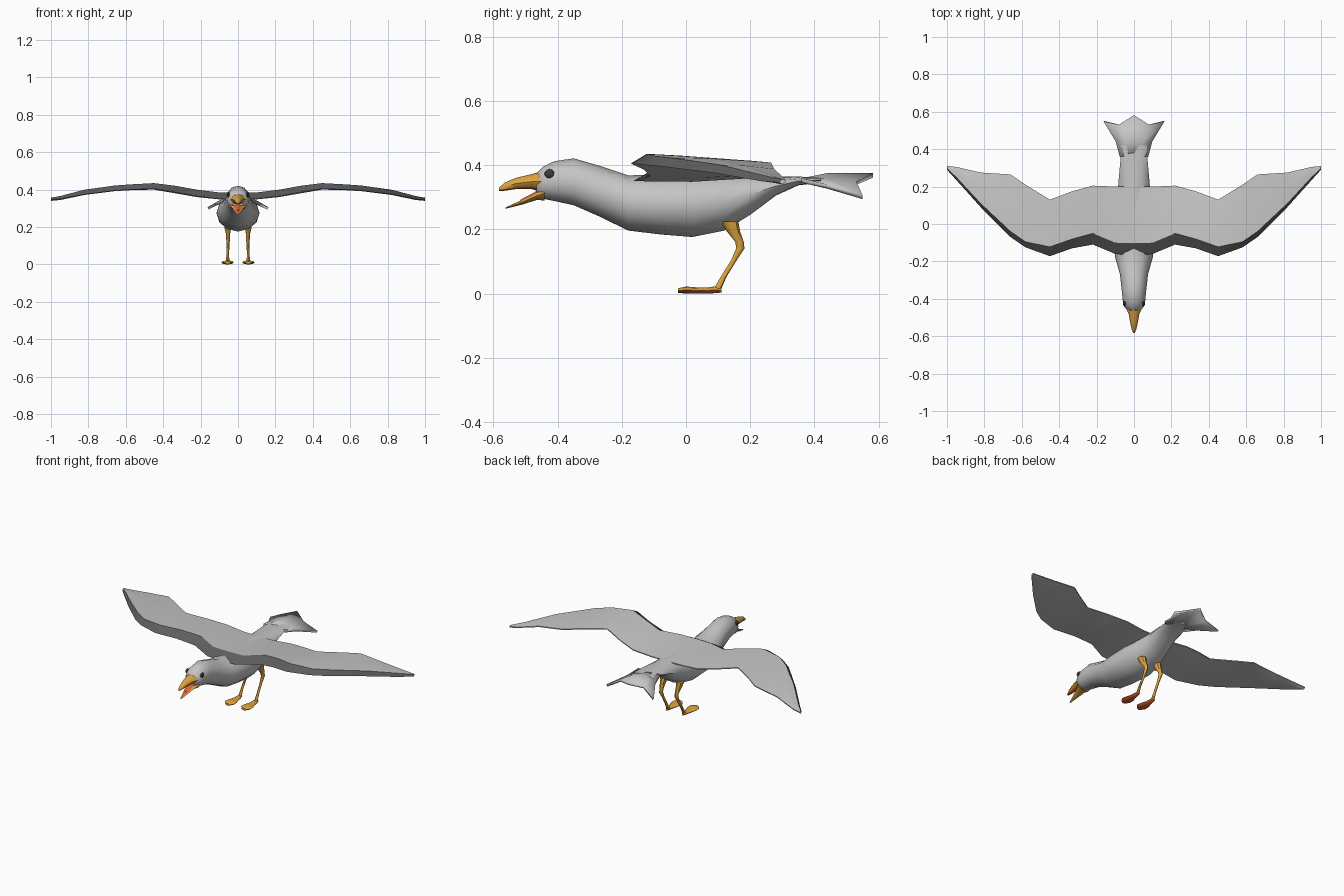
import bpy, bmesh, math
from mathutils import Vector

old = bpy.data.objects.get("Cube")
if old:
    bpy.data.objects.remove(old, do_unlink=True)


def material(name, rgb):
    m = bpy.data.materials.new(name)
    m.use_nodes = True
    m.diffuse_color = (*rgb, 1)
    m.node_tree.nodes["Principled BSDF"].inputs["Base Color"].default_value = (*rgb, 1)
    return m


plumage = material("pale grey plumage", (0.56, 0.56, 0.56))
dark = material("dark grey wing edge", (0.11, 0.11, 0.11))
orange = material("orange beak and legs", (0.72, 0.37, 0.05))
red = material("red mouth and soles", (0.72, 0.12, 0.03))
black = material("dark eye", (0.04, 0.045, 0.045))


def loft(name, rings, mats, caps=(True, True), closed=True, rule=None, mirror=False, angle=45):
    """Skin a list of point rings; rule(face) picks a material slot."""
    bm = bmesh.new()
    rows = [[bm.verts.new(p) for p in ring] for ring in rings]
    n = len(rows[0])
    for a, b in zip(rows, rows[1:]):
        for i in range(n if closed else n - 1):
            j = (i + 1) % n
            bm.faces.new((a[i], a[j], b[j], b[i]))
    for row, cap in ((rows[0], caps[0]), (rows[-1], caps[1])):
        if cap:
            bm.faces.new(row)
    bmesh.ops.recalc_face_normals(bm, faces=bm.faces)
    bm.normal_update()
    if rule:
        for f in bm.faces:
            f.material_index = rule(f)
    me = bpy.data.meshes.new(name)
    bm.to_mesh(me)
    bm.free()
    ob = bpy.data.objects.new(name, me)
    bpy.context.collection.objects.link(ob)
    for m in mats:
        me.materials.append(m)
    if mirror:
        mod = ob.modifiers.new("mirror", "MIRROR")
        mod.use_clip = True
    smooth(ob, angle)
    return ob


def smooth(ob, angle):
    bpy.ops.object.select_all(action="DESELECT")
    ob.select_set(True)
    bpy.context.view_layer.objects.active = ob
    bpy.ops.object.shade_smooth_by_angle(angle=math.radians(angle))


def oval(y, half, low, high, x=0, sides=12):
    """Upright oval ring facing along y."""
    mid, r = (low + high) / 2, (high - low) / 2
    angles = [2 * math.pi * i / sides for i in range(sides)]
    return [(x + half * math.cos(a), y, mid + r * math.sin(a)) for a in angles]


# Body and head: y, half width, bottom, top
body = [(-0.465, 0.03, 0.305, 0.375), (-0.445, 0.05, 0.295, 0.395),
        (-0.41, 0.06, 0.288, 0.412), (-0.35, 0.066, 0.275, 0.421),
        (-0.27, 0.075, 0.24, 0.398), (-0.18, 0.1, 0.196, 0.368),
        (-0.08, 0.114, 0.184, 0.37), (0.02, 0.115, 0.176, 0.375),
        (0.12, 0.1, 0.196, 0.375), (0.2, 0.085, 0.245, 0.372),
        (0.28, 0.078, 0.305, 0.365), (0.35, 0.072, 0.337, 0.364),
        (0.42, 0.07, 0.345, 0.362)]
loft("body", [oval(*s) for s in body], [plumage])

# Tail: a drooping fan with a notched rear edge
outline = [(-1, 0.55, 0.3), (-0.5, 0.53, 0.345), (0, 0.582, 0.368),
           (0.5, 0.53, 0.345), (1, 0.55, 0.3)]
root = [(0.075 * f, 0.36, 0.352) for f, y, z in outline]
middle = [(0.095 * f, 0.44, 0.368 - 0.035 * abs(f)) for f, y, z in outline]
rear = [(0.16 * f, y, z) for f, y, z in outline]
tail = loft("tail", [root, middle, rear], [plumage], caps=(False, False), closed=False)
shell = tail.modifiers.new("thickness", "SOLIDIFY")
shell.thickness, shell.offset = 0.014, 0

# Wings: x, leading y, edge depth, trailing y, top z, edge low z, trailing z
stations = [(0, -0.168, 0.065, 0.2, 0.385, 0.35, 0.362),
            (0.1, -0.16, 0.06, 0.2, 0.385, 0.35, 0.362),
            (0.22, -0.11, 0.06, 0.205, 0.4, 0.365, 0.372),
            (0.33, -0.13, 0.05, 0.175, 0.42, 0.385, 0.39),
            (0.45, -0.172, 0.05, 0.13, 0.435, 0.405, 0.412),
            (0.58, -0.125, 0.03, 0.21, 0.428, 0.4, 0.41),
            (0.66, -0.07, 0.03, 0.265, 0.422, 0.395, 0.405),
            (0.82, 0.09, 0.02, 0.275, 0.4, 0.375, 0.385),
            (0.95, 0.235, 0.015, 0.305, 0.366, 0.35, 0.356),
            (1, 0.29, 0.008, 0.31, 0.355, 0.346, 0.35)]


def wing_ring(x, lead, depth, trail, top, low, back):
    mid = lead + 0.5 * (trail - lead)
    return [(x, lead, low), (x, lead + depth, top), (x, mid, 0.6 * top + 0.4 * back + 0.004),
            (x, trail, back + 0.003), (x, trail, back - 0.003),
            (x, mid, 0.5 * low + 0.5 * back - 0.008)]


loft("wings", [wing_ring(*s) for s in stations], [plumage, dark], caps=(False, True),
     rule=lambda f: int(f.normal.y < -0.25 and f.normal.z > 0), mirror=True, angle=30)

# Open beak with red inner faces
upper = [(-0.445, 0.045, 0.315, 0.382), (-0.48, 0.029, 0.325, 0.372),
         (-0.53, 0.02, 0.325, 0.36), (-0.565, 0.012, 0.32, 0.345),
         (-0.582, 0.004, 0.32, 0.33)]
loft("upper_beak", [oval(*s, sides=8) for s in upper], [orange, red],
     rule=lambda f: int(f.normal.z < -0.8))
lower = [(-0.44, 0.046, 0.29, 0.335), (-0.465, 0.032, 0.291, 0.318),
         (-0.51, 0.018, 0.277, 0.292), (-0.562, 0.004, 0.264, 0.268)]
loft("lower_beak", [oval(*s, sides=8) for s in lower], [orange, red],
     rule=lambda f: int(f.normal.z > 0.75))
tongue = [(-0.455, 0.02, 0.3, 0.328), (-0.48, 0.016, 0.295, 0.312),
          (-0.515, 0.006, 0.285, 0.293)]
loft("tongue", [oval(*s, sides=6) for s in tongue], [red])

# Eyes: flattened beads set in the sides of the head
for side, label in ((1, "left"), (-1, "right")):
    bpy.ops.mesh.primitive_uv_sphere_add(segments=10, ring_count=6, radius=0.016,
                                         location=(side * 0.051, -0.425, 0.373))
    eye = bpy.context.object
    eye.name = label + "_eye"
    eye.scale = (0.5, 1, 0.9)
    eye.data.materials.append(black)
    smooth(eye, 60)


# Legs: level rings following thigh, joint and shank
def leg_ring(x, y, z, r):
    return [(x + 0.8 * r * math.cos(a), y + r * math.sin(a), z)
            for a in [math.pi * i / 4 for i in range(8)]]


leg = [(0.055, 0.135, 0.225, 0.028), (0.055, 0.147, 0.195, 0.021),
       (0.053, 0.167, 0.16, 0.013), (0.053, 0.169, 0.14, 0.013),
       (0.053, 0.15, 0.105, 0.009), (0.055, 0.116, 0.05, 0.009),
       (0.055, 0.097, 0.012, 0.012)]
loft("legs", [leg_ring(*s) for s in leg], [orange], mirror=True)

# Webbed feet with red soles
foot = [(0.11, 0.008, 0.003, 0.016), (0.09, 0.014, 0.001, 0.022),
        (0.06, 0.02, 0, 0.018), (0.02, 0.033, 0, 0.02),
        (0, 0.034, 0, 0.022), (-0.025, 0.014, 0.002, 0.016)]
loft("feet", [oval(*s, x=0.056, sides=8) for s in foot], [orange, red],
     rule=lambda f: int(f.normal.z < -0.3), mirror=True)
